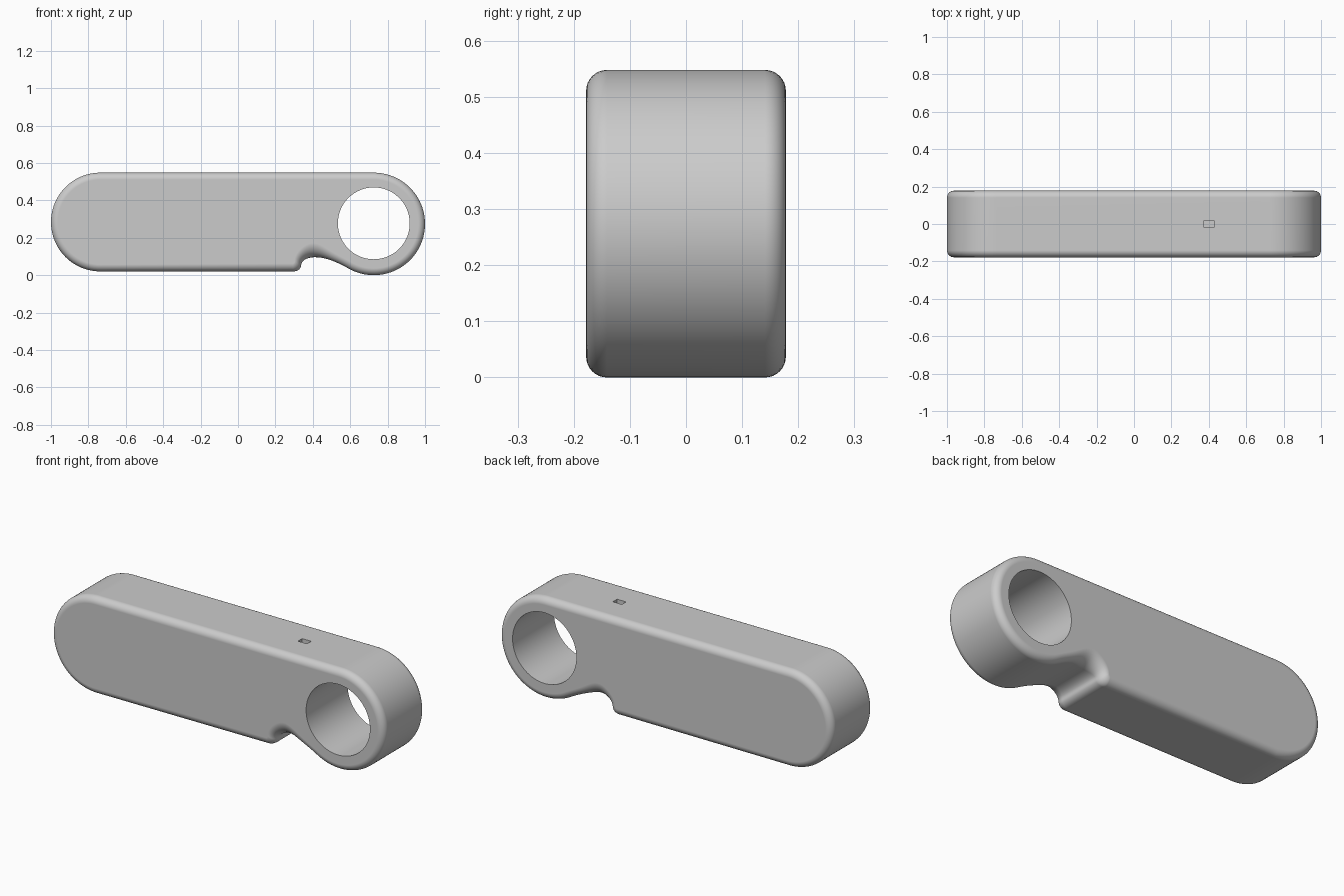
import bpy, bmesh
from math import sin, cos, pi, radians, exp
from mathutils import Vector
from mathutils.geometry import interpolate_bezier

if "Cube" in bpy.data.objects:
    bpy.data.objects.remove(bpy.data.objects["Cube"], do_unlink=True)

HALF = 0.178       # half thickness
ROUND = 0.037      # edge rounding
STEPS = 8
RING = Vector((0.726, 0.274))
TAIL = Vector((-0.736, 0.284))

grey = bpy.data.materials.new("plain_grey")
grey.use_nodes = True
colour = (0.6, 0.6, 0.6, 1)
grey.diffuse_color = colour
grey.node_tree.nodes["Principled BSDF"].inputs["Base Color"].default_value = colour


def arc(centre, radius, start, end, count):
    angles = [radians(start + (end - start) * i / count) for i in range(count + 1)]
    return [centre + radius * Vector((cos(a), sin(a))) for a in angles]


def curve(a, b, c, d, count):
    points = interpolate_bezier(*[Vector((*p, 0)) for p in (a, b, c, d)], count)
    return [p.to_2d() for p in points][:-1]


# Side outline: ring end, tail end, lower lip and finger notch
outline = arc(RING, 0.274, -119.5, 90, 56) + arc(TAIL, 0.264, 90, 270, 48)
outline += curve((0.295, 0.02), (0.32, 0.02), (0.338, 0.035), (0.338, 0.055), 10)
outline += curve((0.338, 0.055), (0.338, 0.08), (0.375, 0.096), (0.41, 0.096), 10)
outline += curve((0.41, 0.096), (0.47, 0.096), (0.53, 0.07), (0.591, 0.0355), 14)
count = len(outline)


def section(i, angle, side):
    """Point on the rounded edge; the rounding widens around the notch."""
    p = outline[i]
    before = (p - outline[i - 1]).normalized()
    after = (outline[(i + 1) % count] - p).normalized()
    tangent = (before + after).normalized()
    inward = Vector((-tangent.y, tangent.x))
    scoop = 0.04 * exp(-((p.x - 0.4) / 0.075) ** 2) if p.y < 0.15 else 0
    q = p + (inward * ROUND + Vector((0, scoop))) * (1 - cos(angle))
    return (q.x, side * (HALF - (ROUND + scoop) * (1 - sin(angle))), q.y)


# Handle body: rounded front edge, straight wall, rounded back edge
angles = [pi / 2 * k / STEPS for k in range(STEPS + 1)]
levels = [(a, -1) for a in reversed(angles)] + [(a, 1) for a in angles]
bm = bmesh.new()
loops = [[bm.verts.new(section(i, a, s)) for i in range(count)] for a, s in levels]
for low, high in zip(loops, loops[1:]):
    for i in range(count):
        j = (i + 1) % count
        bm.faces.new((low[i], low[j], high[j], high[i]))
bm.faces.new(loops[0])
bm.faces.new(loops[-1])
bmesh.ops.recalc_face_normals(bm, faces=bm.faces)
mesh = bpy.data.meshes.new("handle_body")
bm.to_mesh(mesh)
bm.free()
mesh.materials.append(grey)
body = bpy.data.objects.new("handle_body", mesh)
bpy.context.collection.objects.link(body)

# Cutters: finger hole and small slot in the top
bpy.ops.mesh.primitive_cylinder_add(vertices=96, radius=0.192, depth=1,
                                    location=(RING.x, 0, 0.277), rotation=(pi / 2, 0, 0))
hole = bpy.context.object
hole.name = "hole_cutter"
bpy.ops.mesh.primitive_cube_add(size=1, location=(0.4, 0, 0.548))
slot = bpy.context.object
slot.name = "slot_cutter"
slot.scale = (0.054, 0.036, 0.06)

bpy.context.view_layer.update()
bpy.ops.object.select_all(action="DESELECT")
body.select_set(True)
bpy.context.view_layer.objects.active = body
for cutter in (hole, slot):
    cutter.data.materials.append(grey)
    cutter.hide_render = True
    cut = body.modifiers.new(cutter.name, "BOOLEAN")
    cut.operation = "DIFFERENCE"
    cut.solver = "EXACT"
    cut.object = cutter
    bpy.ops.object.modifier_apply(modifier=cut.name)
    bpy.data.objects.remove(cutter, do_unlink=True)

# Smooth shading with crisp hole edges and flat large faces
bpy.ops.object.shade_smooth_by_angle(angle=radians(35))
weighted = body.modifiers.new("even_shading", "WEIGHTED_NORMAL")
weighted.keep_sharp = True
